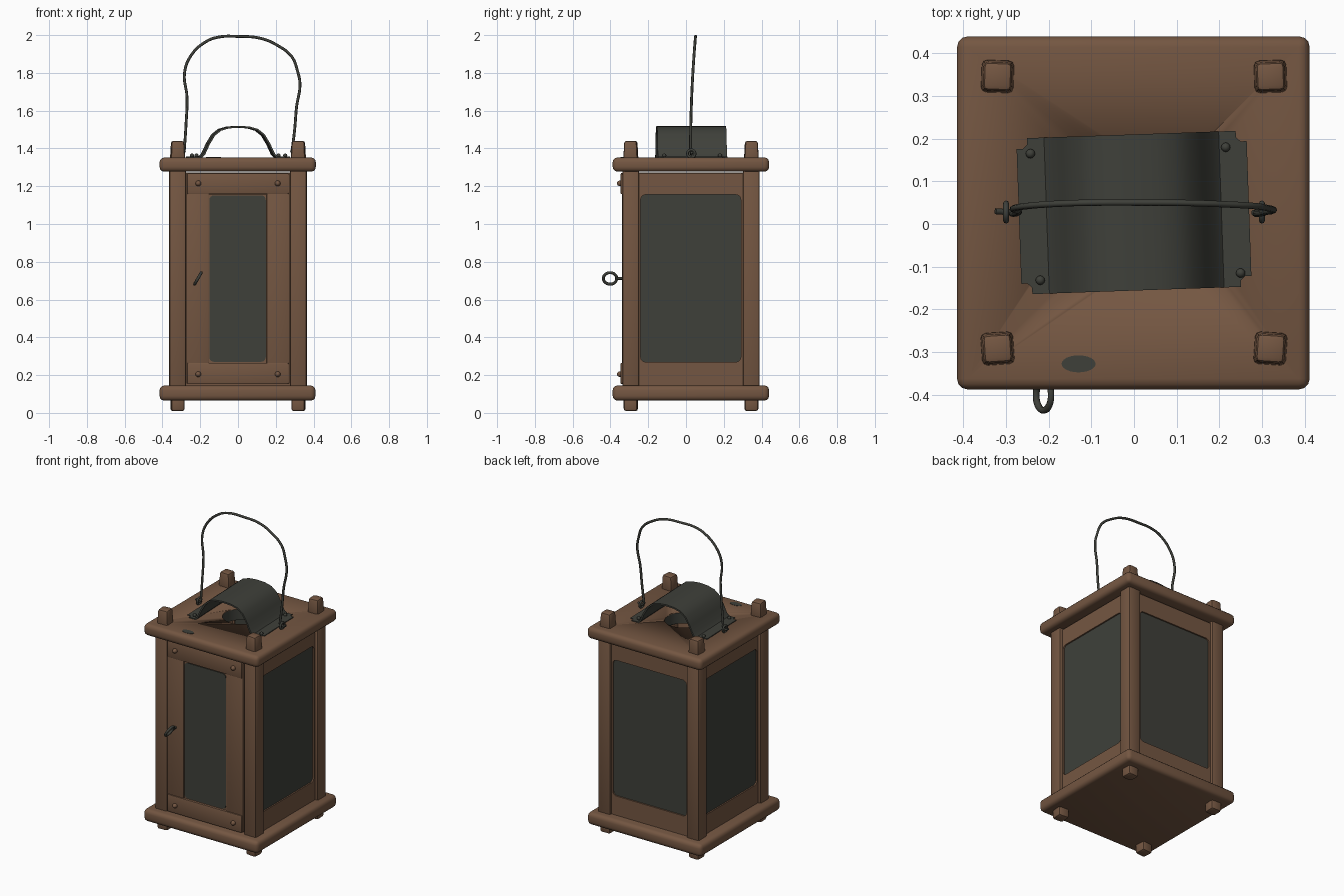
import bpy, bmesh, math
from mathutils import Vector, Matrix

old = bpy.data.objects.get("Cube")
if old:
    bpy.data.objects.remove(old, do_unlink=True)


def material(name, rgb):
    m = bpy.data.materials.new(name)
    m.use_nodes = True
    m.diffuse_color = (*rgb, 1)
    m.node_tree.nodes["Principled BSDF"].inputs["Base Color"].default_value = (*rgb, 1)
    return m


WOOD = material("brown wood", (0.175, 0.094, 0.054))
DARK = material("dark iron", (0.049, 0.051, 0.042))
CY = 0.027  # the body sits slightly behind the origin


def finish(name, bm, mat, angle=35):
    bmesh.ops.recalc_face_normals(bm, faces=bm.faces[:])
    me = bpy.data.meshes.new(name)
    bm.to_mesh(me)
    bm.free()
    me.materials.append(mat)
    me.shade_smooth()
    me.set_sharp_from_angle(angle=math.radians(angle))
    ob = bpy.data.objects.new(name, me)
    bpy.context.collection.objects.link(ob)
    return ob


def block(name, lo, hi, mat=WOOD, bevel=0.008, segs=2, turn=0, taper=1, round_axis=None, radius=0.025):
    """Bevelled box between two corners; taper shrinks its top, round_axis rounds edges along one axis."""
    lo, hi = Vector(lo), Vector(hi)
    size, mid = hi - lo, (lo + hi) / 2
    bm = bmesh.new()
    bmesh.ops.create_cube(bm, size=1)
    for v in bm.verts:
        k = taper if v.co.z > 0 else 1
        v.co = Vector((v.co.x * size.x * k, v.co.y * size.y * k, v.co.z * size.z))
    if round_axis is not None:
        edges = [e for e in bm.edges
                 if abs((e.verts[0].co - e.verts[1].co).normalized()[round_axis]) > 0.9]
        bmesh.ops.bevel(bm, geom=edges, offset=radius, segments=4, profile=0.5, affect='EDGES')
    elif bevel:
        bmesh.ops.bevel(bm, geom=bm.edges[:], offset=bevel, segments=segs, profile=0.5, affect='EDGES')
    bm.transform(Matrix.Translation(mid) @ Matrix.Rotation(math.radians(turn), 4, 'Z'))
    return finish(name, bm, mat)


def cut(ob, cutter):
    """Subtract the cutter, then discard it."""
    cutter.hide_render = True
    mod = ob.modifiers.new("opening", 'BOOLEAN')
    mod.operation, mod.object, mod.solver = 'DIFFERENCE', cutter, 'EXACT'
    dg = bpy.context.evaluated_depsgraph_get()
    me = bpy.data.meshes.new_from_object(ob.evaluated_get(dg))
    ob.modifiers.clear()
    ob.data = me
    bpy.data.objects.remove(cutter, do_unlink=True)


def wire(name, points, radius, mat=DARK, cyclic=False):
    cu = bpy.data.curves.new(name, 'CURVE')
    cu.dimensions = '3D'
    cu.bevel_depth, cu.bevel_resolution = radius, 2
    cu.resolution_u, cu.use_fill_caps = 6, True
    sp = cu.splines.new('BEZIER')
    sp.bezier_points.add(len(points) - 1)
    for bp, p in zip(sp.bezier_points, points):
        bp.co = p
        bp.handle_left_type = bp.handle_right_type = 'AUTO'
    sp.use_cyclic_u = cyclic
    cu.materials.append(mat)
    ob = bpy.data.objects.new(name, cu)
    bpy.context.collection.objects.link(ob)
    return ob


def ring(name, centre, a, b, r, wire_r):
    """Wire loop in the plane of the unit vectors a and b."""
    a, b, c = Vector(a).normalized(), Vector(b).normalized(), Vector(centre)
    pts = [c + r * (a * math.cos(t) + b * math.sin(t)) for t in (i * math.tau / 8 for i in range(8))]
    return wire(name, pts, wire_r, cyclic=True)


def stud(name, loc, r, mat, squash=(1, 1, 1)):
    bm = bmesh.new()
    bmesh.ops.create_uvsphere(bm, u_segments=12, v_segments=8, radius=r)
    bm.transform(Matrix.Translation(loc) @ Matrix.Diagonal((*squash, 1)))
    return finish(name, bm, mat, 80)


def cylinder(name, loc, r, depth, mat, squash=1):
    bm = bmesh.new()
    bmesh.ops.create_cone(bm, cap_ends=True, segments=24, radius1=r, radius2=r, depth=depth)
    bm.transform(Matrix.Translation(loc) @ Matrix.Diagonal((1, squash, 1, 1)))
    return finish(name, bm, mat)


# Base and top boards, with a smoke hole in the top
block("base_board", (-0.415, CY - 0.415, 0.065), (0.41, CY + 0.413, 0.145), bevel=0.025, segs=3)
top = block("top_board", (-0.415, CY - 0.415, 1.277), (0.412, CY + 0.413, 1.352), bevel=0.025, segs=3)
cut(top, cylinder("hole_cutter", (0, 0.03, 1.31), 0.11, 0.3, WOOD))
bm = bmesh.new()
bmesh.ops.create_cone(bm, cap_ends=False, segments=24, radius1=0.109, radius2=0.109, depth=0.07)
bm.transform(Matrix.Translation((0, 0.03, 1.313)))
finish("smoke_hole_lining", bm, DARK)
cylinder("soot_patch", (-0.13, -0.328, 1.3525), 0.04, 0.003, DARK, squash=0.5)

# Corner posts with feet below and tenons above
for side, sx in (("right", -1), ("left", 1)):
    for end, sy in (("front", -1), ("back", 1)):
        x, y = sx * 0.32, CY + sy * 0.319
        turn = sx * sy * 4 if sy < 0 else sx * 2
        block(f"{end}_{side}_post", (x - 0.044, y - 0.044, 0.13), (x + 0.044, y + 0.044, 1.29), bevel=0.01)
        block(f"{end}_{side}_foot", (x - 0.036, y - 0.036, 0.01), (x + 0.036, y + 0.036, 0.09),
              bevel=0.012, turn=turn)
        block(f"{end}_{side}_tenon", (x - 0.039, y - 0.039, 1.33), (x + 0.039, y + 0.039, 1.44),
              bevel=0.012, turn=turn, taper=0.85)

# Side walls and back wall, each with a recessed dark pane
for side, sx in (("right", -1), ("left", 1)):
    xs = sorted((sx * 0.31, sx * 0.345))
    wall = block(f"{side}_wall", (xs[0], -0.255, 0.14), (xs[1], 0.305, 1.272), bevel=0.004, segs=1)
    cut(wall, block("window_cutter", (sx * 0.33 - 0.1, -0.24, 0.27), (sx * 0.33 + 0.1, 0.29, 1.155),
                    round_axis=0))
    block(f"{side}_pane", (sx * 0.326 - 0.01, -0.243, 0.267), (sx * 0.326 + 0.01, 0.293, 1.158),
          DARK, bevel=0.003, segs=1)
wall = block("back_wall", (-0.28, 0.34, 0.14), (0.28, 0.375, 1.272), bevel=0.004, segs=1)
cut(wall, block("window_cutter", (-0.265, 0.25, 0.27), (0.265, 0.45, 1.155), round_axis=1))
block("back_pane", (-0.268, 0.346, 0.267), (0.268, 0.366, 1.158), DARK, bevel=0.003, segs=1)

# Front door: stiles, rails, pane and pegs
for side, sx in (("right", -1), ("left", 1)):
    xs = sorted((sx * 0.153, sx * 0.273))
    block(f"door_{side}_stile", (xs[0], -0.34, 0.155), (xs[1], -0.305, 1.265), bevel=0.005)
for end, z0, z1, zp in (("top", 1.158, 1.27, 1.215), ("bottom", 0.152, 0.265, 0.205)):
    block(f"door_{end}_rail", (-0.27, -0.346, z0), (0.268, -0.302, z1), bevel=0.006)
    for side, sx in (("right", -1), ("left", 1)):
        stud(f"door_{end}_{side}_peg", (sx * 0.21, -0.347, zp), 0.015, WOOD, (1, 1.3, 1))
block("door_pane", (-0.158, -0.332, 0.262), (0.153, -0.312, 1.16), WOOD, bevel=0.003, segs=1)
block("door_glass", (-0.152, -0.336, 0.27), (0.147, -0.314, 1.152), DARK, round_axis=1)

# Ring pull on the door
ring("door_ring", (-0.212, -0.402, 0.712), (0, 1, 0), (0.5, 0, 0.87), 0.035, 0.008)
wire("door_ring_stem", [(-0.212, -0.33, 0.712), (-0.212, -0.37, 0.712)], 0.008)

# Arched smoke hood: profile swept along y, with flat tabs
half = [(0.27, 1.357), (0.205, 1.357), (0.188, 1.375), (0.165, 1.425), (0.135, 1.475),
        (0.1, 1.503), (0.055, 1.516), (0, 1.52)]
profile = [(-x, z) for x, z in half] + half[-2::-1]
bm = bmesh.new()
rows = [[bm.verts.new((x, y, z)) for x, z in profile] for y in (-0.183, 0.183)]
for i in range(len(profile) - 1):
    bm.faces.new((rows[0][i], rows[0][i + 1], rows[1][i + 1], rows[1][i]))
corners = [r[i] for r in rows for i in (0, -1)]
bmesh.ops.bevel(bm, geom=corners, offset=0.025, segments=3, affect='VERTICES')
bmesh.ops.solidify(bm, geom=bm.faces[:], thickness=0.01)
tilt = Matrix.Translation((0, 0.027, 0)) @ Matrix.Rotation(math.radians(2), 4, 'Z')
bm.transform(tilt)
finish("smoke_hood", bm, DARK, 40)
for i, (x, y) in enumerate(((-0.243, 0.165), (0.215, 0.18), (-0.22, -0.132), (0.25, -0.115))):
    stud(f"hood_rivet_{i + 1}", (x, y, 1.362), 0.011, DARK)

# Eyelets and the bent carrying wire
for side, sx in (("right", -1), ("left", 1)):
    ring(f"{side}_eyelet", (sx * 0.3, 0.028, 1.373), (0, 1, 0), (0, 0, 1), 0.02, 0.007)
    wire(f"{side}_handle_hook", [(sx * 0.28, 0.026, 1.39), (sx * 0.3, 0.028, 1.37), (sx * 0.325, 0.03, 1.378)],
         0.007)
path = [(-0.285, 1.38), (-0.275, 1.53), (-0.27, 1.67), (-0.283, 1.8), (-0.25, 1.89), (-0.17, 1.965),
        (-0.1, 1.99), (0, 1.993), (0.12, 1.983), (0.21, 1.945), (0.285, 1.885), (0.315, 1.81),
        (0.328, 1.74), (0.31, 1.62), (0.3, 1.5), (0.285, 1.38)]
wire("carrying_wire", [(x, 0.024 + 0.026 * ((z - 1.38) / 0.61) ** 2, z) for x, z in path], 0.0075)
